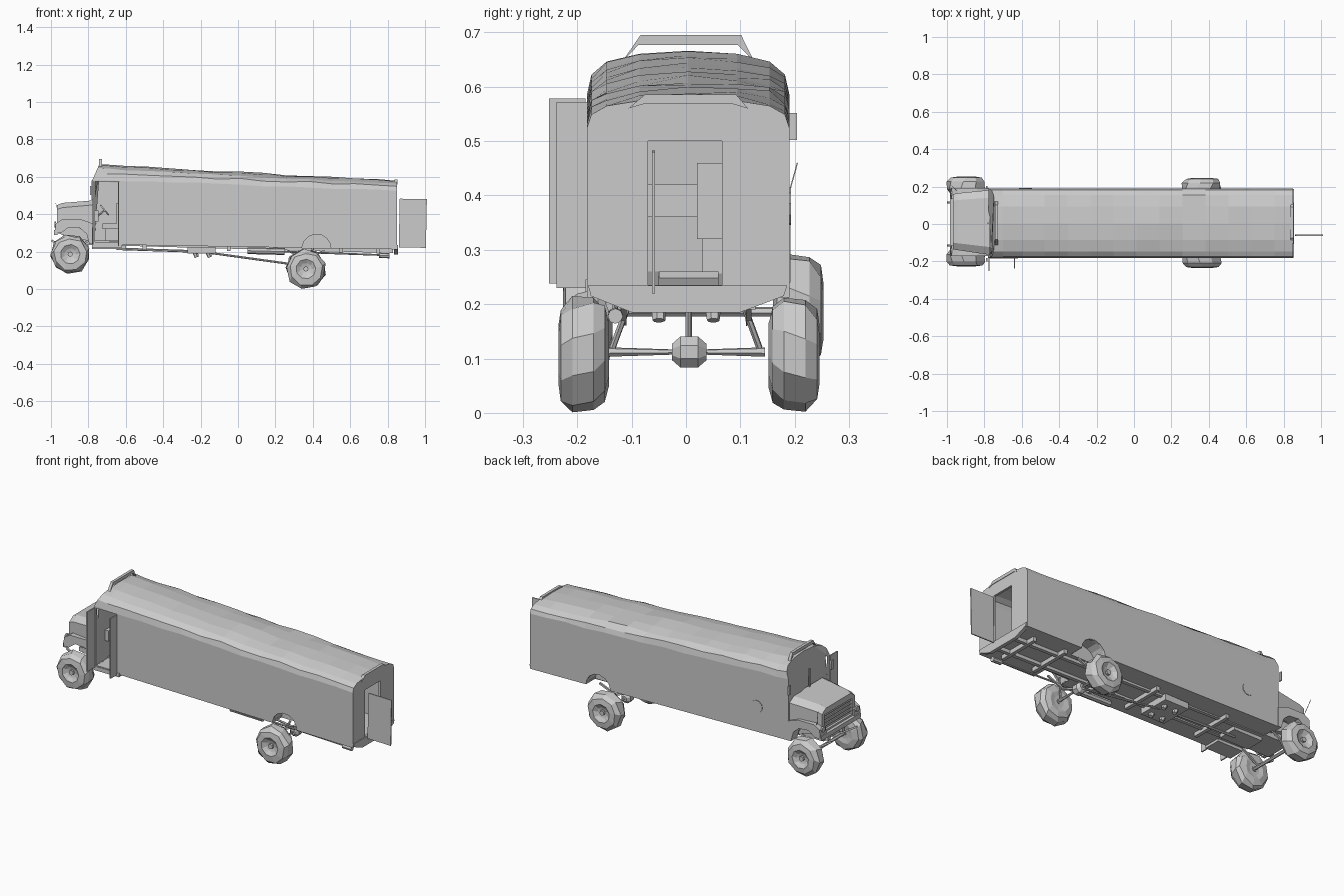
import bpy, bmesh, math, random
from mathutils import Vector

random.seed(4)
if "Cube" in bpy.data.objects:
    bpy.data.objects.remove(bpy.data.objects["Cube"])

mat = bpy.data.materials.new("plain grey")
mat.use_nodes = True
GREY = (0.6, 0.6, 0.6, 1)
mat.diffuse_color = GREY
mat.node_tree.nodes["Principled BSDF"].inputs["Base Color"].default_value = GREY


def finish(name, bm):
    bmesh.ops.recalc_face_normals(bm, faces=bm.faces)
    mesh = bpy.data.meshes.new(name)
    bm.to_mesh(mesh)
    bm.free()
    mesh.materials.append(mat)
    ob = bpy.data.objects.new(name, mesh)
    bpy.context.collection.objects.link(ob)
    return ob


def loft(name, rings, caps=(True, True)):
    """Skin a list of equal-length closed rings."""
    bm = bmesh.new()
    rows = [[bm.verts.new(p) for p in ring] for ring in rings]
    n = len(rows[0])
    for a, b in zip(rows, rows[1:]):
        for i in range(n):
            j = (i + 1) % n
            bm.faces.new((a[i], a[j], b[j], b[i]))
    for row, cap in zip((rows[0], rows[-1]), caps):
        if cap:
            bm.faces.new(row)
    return finish(name, bm)


def box(name, x, y, z):
    ring = lambda px: [(px, y[0], z[0]), (px, y[1], z[0]), (px, y[1], z[1]), (px, y[0], z[1])]
    return loft(name, [ring(x[0]), ring(x[1])])


def circle(centre, axis, r, n, turn=0.0):
    c, axis = Vector(centre), Vector(axis).normalized()
    u = axis.orthogonal().normalized()
    v = axis.cross(u)
    return [c + r * (math.cos(a) * u + math.sin(a) * v)
            for a in (turn + math.tau * i / n for i in range(n))]


def rod(name, a, b, r, n=6, r2=None):
    d = Vector(b) - Vector(a)
    return loft(name, [circle(a, d, r, n), circle(b, d, r2 or r, n)])


def cut(target, *cutters):
    for c in cutters:
        m = target.modifiers.new("cut", "BOOLEAN")
        m.operation, m.object, m.solver = "DIFFERENCE", c, "EXACT"
        c.hide_render = True
        c.hide_set(True)


def mix(a, b, t):
    return a + (b - a) * t


# Body shell: roof slopes down toward the tail
CY = 0.004


def body_ring(x, inset=0.0, wobble=0.0):
    t = (x + 0.74) / 1.59
    floor, eave, top = mix(0.238, 0.212, t), mix(0.585, 0.525, t), mix(0.664, 0.578, t)
    h = top - eave
    half = [(0.186, floor), (0.186, eave), (0.178, eave + 0.45 * h),
            (0.15, eave + 0.75 * h), (0.09, eave + 0.93 * h), (0.0, top)]
    pts = [(y, z) for y, z in half] + [(-y, z) for y, z in half[-2::-1]]
    out = []
    for i, (y, z) in enumerate(pts):
        shake = wobble if 0 < i < len(pts) - 1 else 0
        z += random.uniform(-shake, shake)
        s = 1 - inset / 0.186
        z += inset if z < 0.3 else -inset
        lean = 0.04 * max(0, (z - 0.58) / 0.09) if x < -0.75 else 0
        out.append((x + lean, CY + y * s, z))
    return out


stations = [-0.78, -0.70] + [mix(-0.6, 0.75, i / 11) for i in range(12)] + [0.85]
body = loft("body_shell", [body_ring(x, 0, 0 if x in (-0.78, 0.85) else 0.005) for x in stations])
hollow = loft("interior_cutter", [body_ring(x, 0.012) for x in (-0.768, -0.69, 0.838)])
side_door = box("side_door_cutter", (-0.765, -0.635), (-0.3, -0.12), (0.25, 0.575))
rear_door = box("rear_door_cutter", (0.8, 0.9), (-0.07, 0.066), (0.235, 0.5))
arches = [rod("arch_cutter", (0.42, s * 0.1 + CY, 0.215), (0.42, s * 0.25, 0.215), 0.078, 14)
          for s in (-1, 1)]
cut(body, hollow, side_door, rear_door, *arches)

# Wheel housings inside the rear arches
for s, side in ((-1, "right"), (1, "left")):
    rings = []
    for y in (s * 0.1, s * 0.183):
        rings.append([(0.42 + 0.079 * math.cos(a), y + CY, 0.217 + 0.079 * math.sin(a))
                      for a in (math.pi * i / 8 for i in range(9))])
    house = loft(side + "_wheel_housing", rings, (True, False))
    bm = bmesh.new()
    bm.from_mesh(house.data)
    low = [f for f in bm.faces if len(f.verts) == 4 and all(v.co.z < 0.22 for v in f.verts)]
    bmesh.ops.delete(bm, geom=low, context="FACES")
    bm.to_mesh(house.data)
    bm.free()

# Open doors
box("open_rear_door", (0.855, 1.0), (-0.063, -0.057), (0.24, 0.5)).rotation_euler.y = 0.02
box("front_door_leaf", (-0.779, -0.772), (-0.252, -0.185), (0.238, 0.578))
box("rear_door_leaf", (-0.642, -0.635), (-0.238, -0.18), (0.23, 0.572))
box("door_step", (-0.78, -0.62), (-0.185, -0.09), (0.222, 0.245))
rod("fuel_cap", (-0.58, 0.188, 0.38), (-0.58, 0.193, 0.38), 0.035, 10)

# Hood: front narrower than the windscreen end, with a grille recess
def hood_ring(x, y0, y1, low, shoulder, top):
    w = y1 - y0
    return [(x, y0, low), (x, y1, low), (x, y1, shoulder), (x, y1 - 0.12 * w, top),
            (x, y0 + 0.12 * w, top), (x, y0, shoulder)]


hood = loft("hood", [hood_ring(-0.968, -0.135, 0.16, 0.3, 0.425, 0.448),
                     hood_ring(-0.94, -0.14, 0.165, 0.29, 0.435, 0.46),
                     hood_ring(-0.77, -0.165, 0.182, 0.25, 0.45, 0.474)])
cut(hood, box("grille_cutter", (-1, -0.955), (-0.11, 0.135), (0.325, 0.415)),
    rod("front_arch_cutter", (-0.885, -0.3, 0.24), (-0.885, -0.1, 0.24), 0.095, 12),
    rod("front_arch_cutter", (-0.885, 0.12, 0.24), (-0.885, 0.3, 0.24), 0.095, 12))
for i in range(4):
    z = 0.34 + i * 0.02
    box("grille_bar", (-0.962, -0.953), (-0.11, 0.135), (z, z + 0.005))

# Fenders follow the arch over each front wheel
for y0, y1, side in ((-0.172, -0.115, "right"), (0.135, 0.192, "left")):
    outline = [(-0.98, 0.30), (-0.975, 0.35), (-0.94, 0.372), (-0.84, 0.372), (-0.775, 0.35),
               (-0.775, 0.24), (-0.795, 0.24), (-0.81, 0.295), (-0.845, 0.325),
               (-0.905, 0.33), (-0.945, 0.3)]
    loft(side + "_fender", [[(x, y, z) for x, z in outline] for y in (y0, y1)])
    yc = (y0 + y1) / 2
    rod(side + "_headlight", (-0.972, yc, 0.345), (-0.982, yc, 0.345), 0.016, 8)
box("front_bumper", (-0.985, -0.965), (-0.165, 0.188), (0.29, 0.315))

# Sign boards on the roof, front and rear
for x, w, z0, z1, name in ((-0.735, 0.122, 0.645, 0.695, "front_roof_board"),
                           (0.845, 0.11, 0.56, 0.586, "rear_roof_board")):
    zm = z1 - 0.018
    prof = [(-w, z0), (-w * 0.75, zm), (w * 0.75, zm), (w, z0), (w * 0.8, z1), (-w * 0.72, z1)]
    loft(name, [[(x + dx, y + CY, z) for y, z in prof] for dx in (-0.008, 0.008)])

# Mirror and windscreen trim
box("left_mirror", (-0.79, -0.783), (0.186, 0.204), (0.502, 0.552))
box("right_mirror", (-0.79, -0.783), (-0.2, -0.182), (0.502, 0.552))
box("windscreen_pillar", (-0.784, -0.778), (0.0, 0.008), (0.475, 0.58))
rod("antenna", (-0.95, 0.18, 0.37), (-0.975, 0.205, 0.46), 0.0015, 4)

# Driver's seat, dashboard and steering wheel
box("seat_base", (-0.71, -0.64), (0.03, 0.12), (0.25, 0.32))
box("seat_cushion", (-0.725, -0.63), (0.02, 0.13), (0.32, 0.35))
box("seat_back", (-0.65, -0.63), (0.02, 0.13), (0.35, 0.46))
box("dashboard", (-0.77, -0.745), (-0.1, 0.17), (0.36, 0.42))
rod("steering_column", (-0.75, 0.075, 0.39), (-0.715, 0.075, 0.42), 0.006)
rod("steering_wheel", (-0.717, 0.075, 0.42), (-0.711, 0.075, 0.425), 0.035, 10)
box("partition", (-0.6, -0.594), (0.068, 0.175), (0.24, 0.52))
box("right_shelf", (-0.5, 0.3), (-0.17, -0.07), (0.235, 0.32))


# Chunky faceted tyre with a dished hub
def wheel(name, x, z, y0, y1, r, sides):
    out = 1 if y0 > 0 else -1
    inner, outer = (y0, y1) if out > 0 else (y1, y0)
    profile = [(0.05, 0.3), (0.0, 0.55), (0.08, 0.86), (0.3, 1.0), (0.72, 1.0),
               (0.95, 0.82), (1.0, 0.5), (0.86, 0.3), (0.8, 0.12)]
    rings = []
    for k, (t, s) in enumerate(profile):
        ring = circle((x, mix(inner, outer, t), z), (0, 1, 0), r * s, sides, 0.12 * k)
        if 0 < k < 6:
            ring = [p + Vector((random.uniform(-1, 1), 0, random.uniform(-1, 1))) * 0.005
                    for p in ring]
        rings.append(ring)
    loft(name, rings)
    rod(name + "_hub", (x, inner, z), (x, mix(inner, outer, 0.93), z), 0.014, 8)


wheel("front_right_wheel", -0.897, 0.186, -0.226, -0.135, 0.105, 9)
wheel("front_left_wheel", -0.897, 0.186, 0.16, 0.253, 0.105, 9)
wheel("rear_right_wheel", 0.363, 0.107, -0.235, -0.142, 0.106, 9)
wheel("rear_left_wheel", 0.363, 0.107, 0.152, 0.246, 0.106, 9)

# Axles, differential and drive shaft
rod("front_axle", (-0.897, -0.14, 0.186), (-0.897, 0.17, 0.186), 0.009)
for s in (-1, 1):
    rod("rear_axle_half", (0.363, 0.005, 0.112), (0.363, s * 0.145, 0.112), 0.004, 6, 0.009)
loft("differential", [circle((0.363, 0.006 + y, 0.112), (0, 1, 0), r, 8, math.pi / 8)
                      for y, r in ((-0.032, 0.016), (-0.016, 0.031), (0.016, 0.031), (0.032, 0.016))])
rod("drive_shaft", (-0.2, 0.005, 0.2), (0.345, 0.005, 0.125), 0.006)
rod("front_shaft", (-0.65, 0.005, 0.215), (-0.2, 0.005, 0.2), 0.007)
box("gearbox", (-0.78, -0.6), (-0.05, 0.06), (0.215, 0.26))
box("engine", (-0.93, -0.77), (-0.07, 0.09), (0.235, 0.33))

# Chassis rails with cross members and leaf springs
for s in (-1, 1):
    y = s * 0.065 + CY
    loft("chassis_rail", [[(x, y - 0.01, z), (x, y + 0.01, z), (x, y + 0.01, z + 0.025),
                           (x, y - 0.01, z + 0.025)] for x, z in ((-0.95, 0.24), (0.83, 0.192))])
    ys = s * 0.115
    for cx, zs, axle_z in ((-0.897, 0.26, 0.198), (0.363, 0.205, 0.165)):
        for dx in (-0.1, 0.1):
            rod("leaf_spring", (cx, ys, axle_z), (cx + dx, ys, zs), 0.007, 4)
    rod("shock_absorber", (0.363, s * 0.135, 0.12), (0.4, s * 0.1, 0.215), 0.006)
for x in (-0.5, -0.05, 0.2, 0.55, 0.75):
    z = mix(0.212, 0.19, (x + 0.5) / 1.25)
    box("cross_member", (x - 0.01, x + 0.01), (-0.12, 0.128), (z, z + 0.025))

# Hanging brackets, tank, exhaust and rear bumper
for x in (-0.24, -0.17):
    for s in (-1, 1):
        rod("hanger", (x, s * 0.05, 0.225), (x + 0.02, s * 0.05, 0.17), 0.018, 6, 0.012)
box("hanger_plate", (-0.27, -0.12), (-0.09, 0.1), (0.19, 0.225))
rod("muffler", (0.05, -0.13, 0.205), (0.25, -0.13, 0.2), 0.018, 8)
rod("exhaust_pipe", (0.25, -0.13, 0.2), (0.76, -0.13, 0.182), 0.005)
rod("exhaust_tip", (0.755, -0.13, 0.18), (0.81, -0.13, 0.178), 0.014, 8)
loft("rear_bumper", [[(x, -0.18, 0.234), (x, 0.186, 0.234), (x, 0.18, 0.215), (x, 0.1, 0.185),
                      (x, -0.1, 0.185), (x, -0.175, 0.215)] for x in (0.835, 0.855)])
